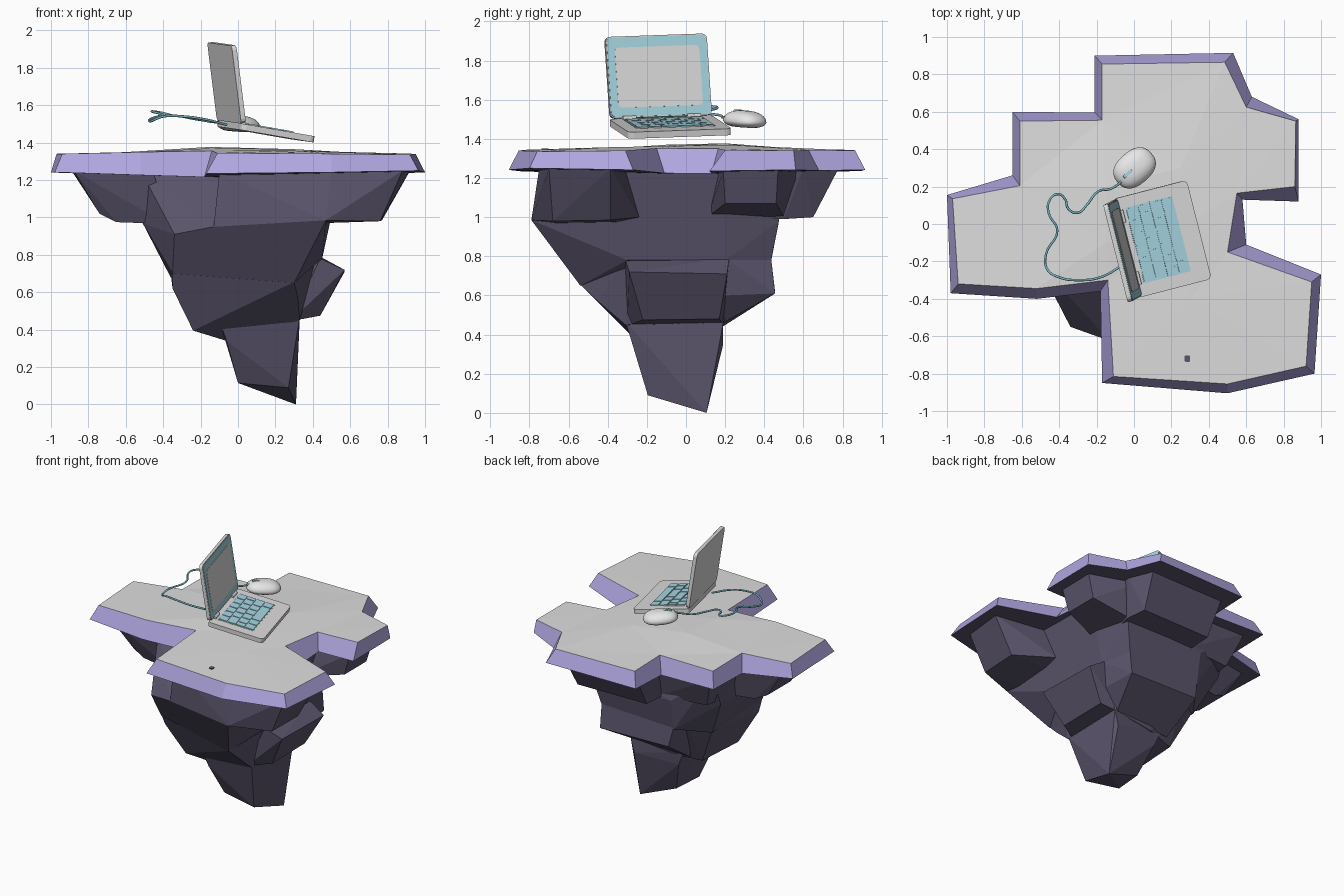
import bpy, bmesh, math
from mathutils import Matrix, Vector
from mathutils.geometry import delaunay_2d_cdt


def mat(name, rgb):
    m = bpy.data.materials.new(name)
    m.diffuse_color = (*rgb, 1)
    return m


ROCK = mat("dark purple rock", (0.105, 0.09, 0.15))
RIM = mat("lavender rim", (0.43, 0.38, 0.74))
GROUND = mat("pale grey ground", (0.73, 0.73, 0.73))
BODY = mat("light grey plastic", (0.72, 0.71, 0.71))
BLUE = mat("soft blue", (0.38, 0.67, 0.75))
WHITE = mat("off white", (0.80, 0.80, 0.80))
TEAL = mat("cable teal", (0.20, 0.48, 0.56))


def finish(bm, name, mats, matrix=Matrix()):
    bmesh.ops.recalc_face_normals(bm, faces=bm.faces)
    me = bpy.data.meshes.new(name)
    bm.to_mesh(me)
    bm.free()
    for m in mats:
        me.materials.append(m)
    ob = bpy.data.objects.new(name, me)
    ob.matrix_world = matrix
    bpy.context.collection.objects.link(ob)
    return ob


def hull(name, pts):
    bm = bmesh.new()
    vs = [bm.verts.new(p) for p in pts]
    bmesh.ops.convex_hull(bm, input=vs)
    bmesh.ops.delete(bm, geom=[v for v in bm.verts if not v.link_faces], context='VERTS')
    bmesh.ops.dissolve_limit(bm, angle_limit=math.radians(4), verts=bm.verts, edges=bm.edges)
    finish(bm, name, [ROCK])


def box(name, c, size, m, M, axis=2, r=0.0):
    """Box whose edges along one axis are rounded by r."""
    bm = bmesh.new()
    bmesh.ops.create_cube(bm, size=1)
    for v in bm.verts:
        v.co = Vector(c) + Vector([a * b for a, b in zip(v.co, size)])
    if r:
        es = [e for e in bm.edges if abs((e.verts[0].co - e.verts[1].co).normalized()[axis]) > 0.9]
        bmesh.ops.bevel(bm, geom=es, offset=r, segments=3, profile=0.5, affect='EDGES')
    return finish(bm, name, [m], M)


# Slab: outer bottom outline and inner top outline, counter-clockwise
outer = [(-.21, .90), (-.21, .595), (-.65, .60), (-.65, .26), (-1, .155), (-.98, -.37), (-.52, -.40),
         (-.18, -.36), (-.17, -.85), (.50, -.905), (.965, -.80), (1, -.27), (.60, -.11), (.58, .13),
         (.88, .12), (.88, .56), (.63, .68), (.53, .915)]
inner = [(-.17, .855), (-.17, .555), (-.61, .55), (-.61, .205), (-.97, .135), (-.94, -.32), (-.52, -.345),
         (-.14, -.30), (-.11, -.815), (.50, -.855), (.92, -.76), (.95, -.31), (.50, -.15), (.55, .165),
         (.86, .20), (.865, .55), (.60, .625), (.485, .865)]
peaks = [(-.15, .2, 1.377), (-.15, -.1, 1.37), (.25, .3, 1.365), (.3, -.4, 1.357), (.3, 0, 1.365)]
n = len(outer)
bm = bmesh.new()
low = [bm.verts.new((x, y, 1.20 + .04 * math.hypot(x, y))) for x, y in outer]
top = [bm.verts.new((x, y, 1.365 - .025 * math.hypot(x, y))) for x, y in inner]
mid = [bm.verts.new(p) for p in peaks]
for i in range(n):
    j = (i + 1) % n
    bm.faces.new((low[i], low[j], top[j], top[i])).material_index = 0
for ring, index in ((top + mid, 1), (low, 2)):
    res = delaunay_2d_cdt([v.co.xy for v in ring], [], [list(range(n))], 1, 1e-5)
    for f in res[2]:
        bm.faces.new([ring[res[3][k][0]] for k in f]).material_index = index
finish(bm, "island_slab", [RIM, GROUND, ROCK])
box("pebble", (.285, -.72, 1.343), (.03, .035, .016), ROCK, Matrix(), 2, .008)

# Rock blocks hanging under the slab
hull("rock_front_lobe", [
    (-.1, -.62, 1.24), (.5, -.75, 1.25), (.88, -.70, 1.25), (.92, -.385, 1.25), (.5, -.3, 1.24), (-.1, -.3, 1.24),
    (-.13, -.625, .95), (.47, -.79, .985), (.76, -.68, .98), (.77, -.385, .985), (.5, -.24, 1.0), (0, -.3, .96)])
hull("rock_left_lobe", [
    (-.88, -.28, 1.25), (-.89, .10, 1.25), (-.45, .2, 1.24), (-.45, -.30, 1.24),
    (-.74, -.19, 1.02), (-.74, .08, 1.02), (-.65, -.2, .975), (-.65, .1, .975), (-.38, -.24, .965), (-.38, .15, .965)])
hull("rock_back_left_lobe", [
    (-.56, .51, 1.25), (-.05, .52, 1.24), (-.05, .1, 1.24), (-.56, .1, 1.24),
    (-.47, .42, 1.0), (-.1, .46, .99), (-.1, .1, .98), (-.48, .1, .98)])
hull("rock_back_lobe", [
    (-.13, .78, 1.25), (.48, .78, 1.25), (.56, .6, 1.25), (.5, .2, 1.24), (-.13, .3, 1.24),
    (-.12, .64, 1.0), (.45, .65, 1.0), (.48, .5, .99), (.4, .2, .99), (-.12, .3, .98)])
hull("rock_right_lobe", [
    (.80, .19, 1.24), (.80, .47, 1.24), (.45, .6, 1.24), (.4, .16, 1.24),
    (.75, .2, 1.07), (.75, .46, 1.07), (.46, .5, 1.0), (.42, .11, 1.0)])
hull("rock_upper_core", [
    (-.52, -.2, 1.25), (-.5, .4, 1.22), (.5, .45, 1.22), (.55, .19, 1.24), (.55, -.38, 1.24), (-.09, -.34, 1.24),
    (-.51, -.2, .97), (-.5, .3, .97), (-.2, .47, .98), (.45, .475, .98), (.50, .11, 1.0), (.50, -.24, 1.0),
    (.47, -.79, .985), (-.13, -.625, .95), (-.34, -.55, .91),
    (-.35, -.415, .70), (.30, -.54, .65), (.45, -.3, .78), (.45, .2, .78), (.4, .435, .78), (-.2, .43, .75),
    (-.36, .2, .68)])
hull("rock_lower_core", [
    (-.35, -.415, .71), (.30, -.54, .655), (.42, -.3, .80), (.42, .2, .80), (.2, .35, .8), (-.2, .32, .8),
    (-.36, .2, .7), (-.35, -.37, .62), (.32, -.45, .57), (-.24, -.28, .395), (-.22, .12, .40), (-.06, -.2, .34),
    (.33, -.31, .45), (.33, .19, .46), (0, .18, .42)])
hull("rock_back_bump", [
    (-.2, .43, .77), (.40, .435, .79), (-.17, .455, .62), (.40, .455, .61), (-.15, .17, .43), (.31, .19, .46),
    (-.2, .1, .8), (.45, .2, .79), (.42, .2, .6)])
hull("rock_right_bump", [
    (.44, -.31, .78), (.44, .22, .79), (.57, -.29, .72), (.57, .21, .71), (.44, -.22, .475), (.44, .17, .48),
    (.28, -.30, .445), (.28, .19, .455), (.25, 0, .75)])
hull("rock_tip", [
    (-.1, -.29, .45), (.33, -.31, .47), (.33, .19, .46), (-.1, .17, .45), (-.06, -.265, .34), (.30, -.24, .25),
    (.30, .19, .35), (-.05, .16, .34), (.31, .105, 0), (.27, -.195, .09), (0, -.16, .115), (.03, .07, .105)])

# Laptop: tilted base with a blue key bed
R = lambda deg, ax: Matrix.Rotation(math.radians(deg), 4, ax)
L = Matrix.Translation((.15, -.08, 1.46)) @ R(14.5, 'Z') @ R(9.5, 'Y') @ R(2, 'X')
box("laptop_base", (0, 0, 0), (.41, .545, .034), BODY, L, 2, .025)
box("key_bed", (-.025, .003, .0155), (.262, .415, .006), BLUE, L)

# Keys: four rows, the front one with a long bar
rows = [[1] * 6, [1.4, 1, 1, 1, 1, .6], [.7, 1, 1, 1, 1, 1.3], [1, 1, 3, 1]]
for i, row in enumerate(rows):
    v = -.202
    for k, w in enumerate(row):
        length = w * .41 / 6
        box(f"key_{i}_{k}", (-.123 + i * .065, v + length / 2, .019), (.058, length - .007, .009), BLUE, L, 2, .005)
        v += length

# Laptop lid, screen border and screen
S = L @ Matrix.Translation((-.197, 0, .015)) @ R(-17.3, 'Y')
box("laptop_lid", (0, 0, .215), (.024, .535, .42), BODY, S, 0, .025)
box("screen_border", (.013, 0, .215), (.005, .525, .41), BLUE, S, 0, .023)
box("screen_panel", (.0155, 0, .212), (.004, .445, .31), BODY, S, 0, .02)
for s in (-1, 1):
    box("lid_hinge", (-.185, s * .17, .018), (.03, .07, .03), BODY, L, 1, .01)

# Mouse: blunt flattened dome with a wheel
M = Matrix.Translation((.003, .30, 1.49)) @ R(41, 'Z') @ R(4, 'Y')
bm = bmesh.new()
bmesh.ops.create_uvsphere(bm, u_segments=28, v_segments=16, radius=1)
for v in bm.verts:
    x, y, z = v.co
    blunt = lambda a: math.copysign(abs(a) ** .82, a)
    v.co = (blunt(x) * .12, blunt(y) * .09, max(z * (.055 if z > 0 else .035), -.029))
mouse = finish(bm, "mouse_body", [WHITE], M)
for p in mouse.data.polygons:
    p.use_smooth = True
box("mouse_wheel", (-.05, 0, .046), (.06, .018, .02), BLUE, M, 1, .008)

# Cable from mouse to laptop
path = [(-.03, .275, 1.54), (-.06, .235, 1.525), (-.12, .19, 1.51), (-.19, .175, 1.52), (-.25, .105, 1.53),
        (-.30, .06, 1.54), (-.35, .08, 1.545), (-.37, .135, 1.55), (-.41, .16, 1.56), (-.455, .12, 1.567),
        (-.455, .055, 1.565), (-.41, -.035, 1.55), (-.47, -.16, 1.525), (-.465, -.24, 1.515), (-.40, -.285, 1.54),
        (-.29, -.30, 1.54), (-.18, -.285, 1.525), (-.06, -.22, 1.495)]
cu = bpy.data.curves.new("mouse_cable", 'CURVE')
cu.dimensions = '3D'
cu.bevel_depth = .0065
cu.bevel_resolution = 2
cu.resolution_u = 6
sp = cu.splines.new('BEZIER')
sp.bezier_points.add(len(path) - 1)
for b, p in zip(sp.bezier_points, path):
    b.co = p
    b.handle_left_type = b.handle_right_type = 'AUTO'
cu.materials.append(TEAL)
bpy.context.collection.objects.link(bpy.data.objects.new("mouse_cable", cu))
